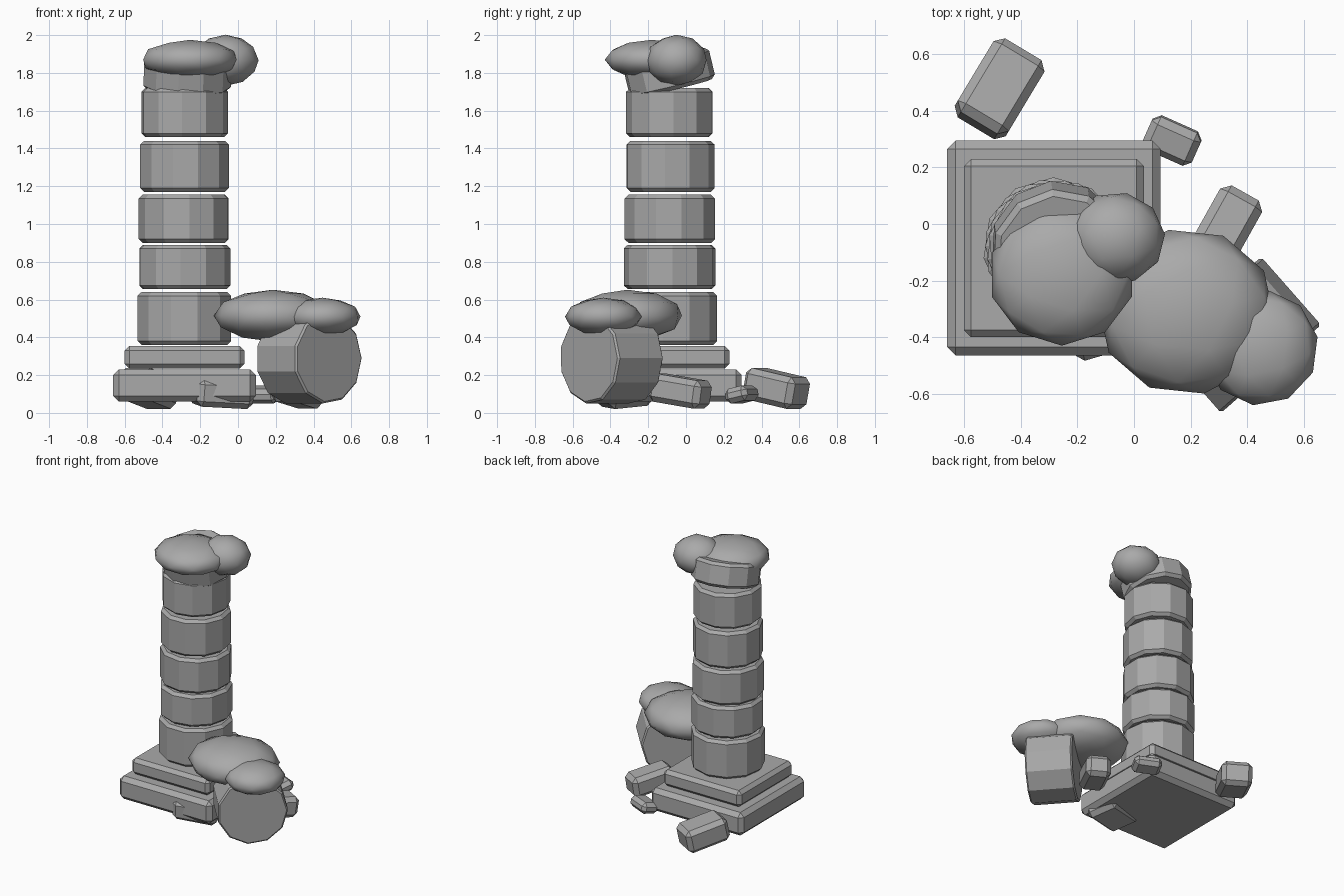
import bpy, bmesh, math
from mathutils import Matrix, Vector, Euler

cube = bpy.data.objects.get("Cube")
if cube:
    bpy.data.objects.remove(cube, do_unlink=True)

# One stone colour for everything
stone = bpy.data.materials.new("grey_stone")
stone.use_nodes = True
GREY = (0.4, 0.4, 0.4, 1)
stone.diffuse_color = GREY
stone.node_tree.nodes["Principled BSDF"].inputs["Base Color"].default_value = GREY


def finish(bm, name, loc, rot=(0, 0, 0), smooth=False):
    bmesh.ops.recalc_face_normals(bm, faces=bm.faces)
    for f in bm.faces:
        f.smooth = smooth
    mesh = bpy.data.meshes.new(name)
    bm.to_mesh(mesh)
    bm.free()
    mesh.materials.append(stone)
    ob = bpy.data.objects.new(name, mesh)
    ob.location, ob.rotation_euler = loc, rot
    bpy.context.collection.objects.link(ob)
    return ob


def block(name, loc, size, rot=(0, 0, 0), bevel=0.03):
    bm = bmesh.new()
    bmesh.ops.create_cube(bm, size=1)
    bmesh.ops.scale(bm, vec=size, verts=bm.verts)
    bmesh.ops.bevel(bm, geom=bm.edges[:], offset=bevel, segments=1, affect='EDGES')
    return finish(bm, name, loc, rot)


def drum(name, loc, radius, height, rot=(0, 0, 0), spin=0.0, bevel=0.02):
    bm = bmesh.new()
    bmesh.ops.create_cone(bm, cap_ends=True, segments=11, radius1=radius,
                          radius2=radius, depth=height,
                          matrix=Matrix.Rotation(spin, 4, 'Z'))
    rims = [e for e in bm.edges if abs(e.verts[0].co.z - e.verts[1].co.z) < 1e-4]
    bmesh.ops.bevel(bm, geom=rims, offset=bevel, segments=1, affect='EDGES')
    return finish(bm, name, loc, rot)


def clump(name, loc, radii, spin=0.0):
    bm = bmesh.new()
    bmesh.ops.create_icosphere(bm, subdivisions=2, radius=1,
                               matrix=Matrix.Rotation(spin, 4, 'Z'))
    bmesh.ops.scale(bm, vec=radii, verts=bm.verts)
    return finish(bm, name, loc, smooth=True)


# Stepped plinth
block("base_slab", (-0.283, -0.085, 0.145), (0.755, 0.76, 0.17))
block("upper_slab", (-0.283, -0.085, 0.295), (0.635, 0.63, 0.12), bevel=0.025)

# Standing column: bottom, top, radius of each drum
levels = [(0.36, 0.64, 0.25), (0.655, 0.89, 0.245), (0.9, 1.155, 0.242),
          (1.17, 1.44, 0.237), (1.46, 1.72, 0.232)]
for i, (low, high, r) in enumerate(levels):
    drum(f"column_drum_{i + 1}", (-0.284, -0.085, (low + high) / 2), r, high - low,
         spin=0.2 * i)

# Tilted broken drum at the top
drum("tilted_top_drum", (-0.27, -0.09, 1.80), 0.235, 0.17,
     rot=(0.235, 0.04, 0), spin=0.1)

# Fallen drum lying on its side
axis = Vector((0.66, -0.75, 0))
drum("fallen_drum", (0.375, -0.395, 0.288), 0.24, 0.32,
     rot=axis.to_track_quat('Z', 'Y').to_euler(), spin=0.15, bevel=0.01)

# Moss clumps
clump("top_moss_large", (-0.255, -0.18, 1.87), (0.26, 0.25, 0.105))
clump("top_moss_small", (-0.065, -0.05, 1.867), (0.175, 0.163, 0.135), 0.4)
clump("fallen_moss_large", (0.185, -0.31, 0.515), (0.315, 0.295, 0.137), 0.2)
clump("fallen_moss_small", (0.447, -0.437, 0.51), (0.205, 0.205, 0.1), 0.5)

# Scattered rubble
block("rubble_back", (-0.475, 0.478, 0.13), (0.31, 0.21, 0.17), (0, 0.2, 1.03))
block("rubble_small", (0.135, 0.295, 0.097), (0.19, 0.13, 0.08), (0.22, 0, -0.42),
      bevel=0.025)
block("rubble_side", (0.315, -0.03, 0.115), (0.31, 0.17, 0.15), (0, 0.15, 1.06))
block("rubble_front", (-0.09, -0.33, 0.11), (0.31, 0.24, 0.15), (0.1, 0.05, 0.28))
